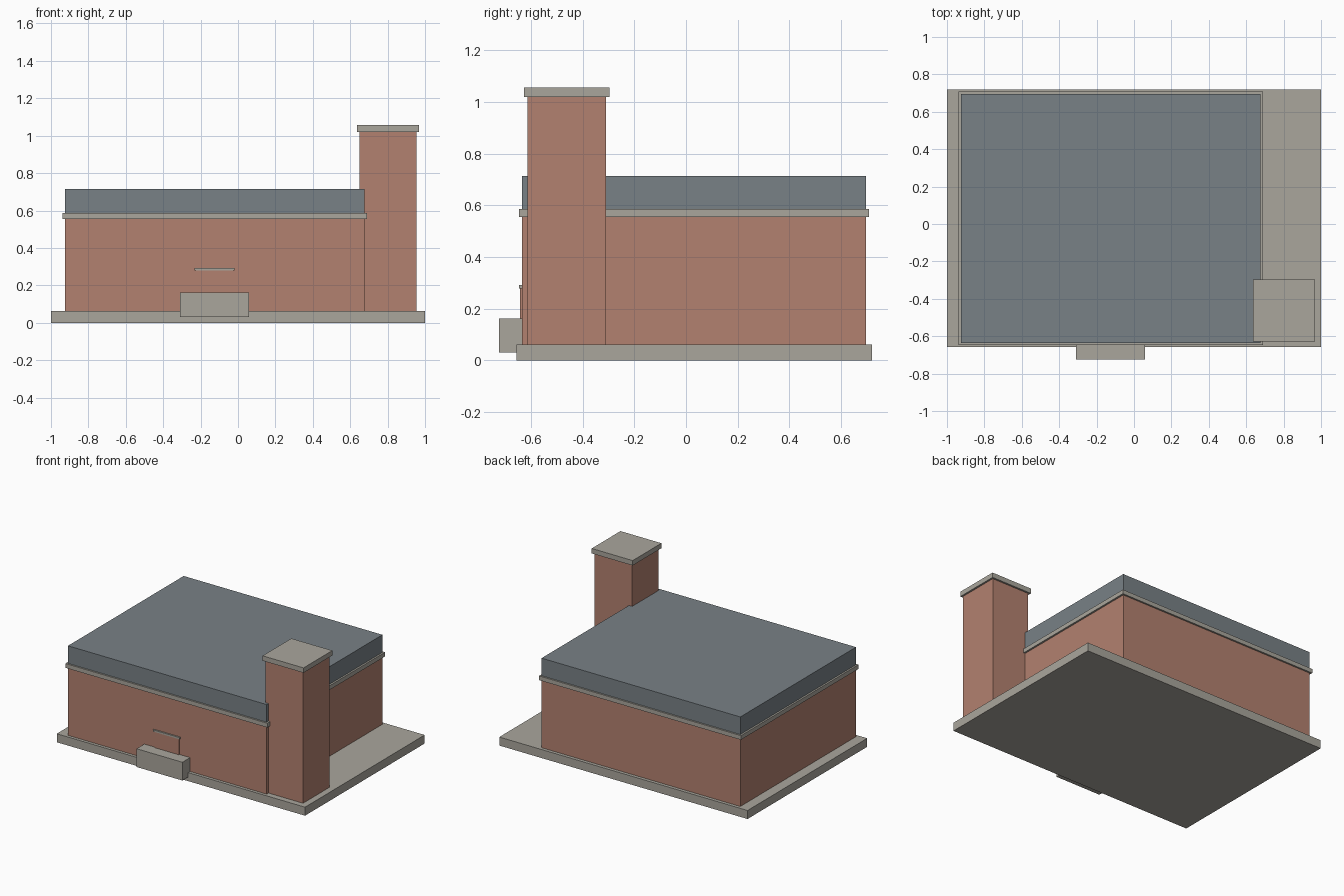
import bpy

cube = bpy.data.objects.get("Cube")
if cube:
    bpy.data.objects.remove(cube, do_unlink=True)


def material(name, color):
    mat = bpy.data.materials.new(name)
    mat.use_nodes = True
    rgba = (*color, 1)
    mat.diffuse_color = rgba
    mat.node_tree.nodes["Principled BSDF"].inputs["Base Color"].default_value = rgba
    return mat


brick = material("brick", (0.45, 0.22, 0.16))
concrete = material("concrete", (0.40, 0.38, 0.335))
slate = material("slate", (0.19, 0.22, 0.24))


def box(name, x, y, z, mat):
    """Box spanning the given (low, high) range on each axis."""
    bpy.ops.mesh.primitive_cube_add(size=1, location=[sum(r) / 2 for r in (x, y, z)])
    obj = bpy.context.object
    obj.name = name
    obj.scale = [r[1] - r[0] for r in (x, y, z)]
    bpy.ops.object.transform_apply(location=False, rotation=False, scale=True)
    obj.data.materials.append(mat)
    return obj


def grow(span, amount):
    return (span[0] - amount, span[1] + amount)


# Ground slab
base_top = 0.062
box("ground_slab", (-1, 1), (-0.657, 0.72), (0, base_top), concrete)

# Main hall with a ledge and flat roof block
hall_x, hall_y = (-0.925, 0.676), (-0.635, 0.696)
box("hall_walls", hall_x, hall_y, (base_top, 0.555), brick)
box("wall_ledge", grow(hall_x, 0.013), grow(hall_y, 0.012), (0.555, 0.586), concrete)
box("roof_block", hall_x, hall_y, (0.586, 0.714), slate)

# Corner tower with a cap
tower_x, tower_y = (0.65, 0.954), (-0.614, -0.309)
box("tower", tower_x, tower_y, (base_top, 1.02), brick)
box("tower_cap", grow(tower_x, 0.013), grow(tower_y, 0.013), (1.02, 1.056), concrete)

# Front door, its lintel and the entrance block
door_x = (-0.225, -0.027)
box("door", door_x, (-0.642, -0.63), (base_top, 0.279), brick)
box("door_lintel", grow(door_x, 0.008), (-0.646, -0.63), (0.279, 0.292), concrete)
box("entrance_block", (-0.31, 0.059), (-0.724, -0.634), (0.03, 0.163), concrete)
